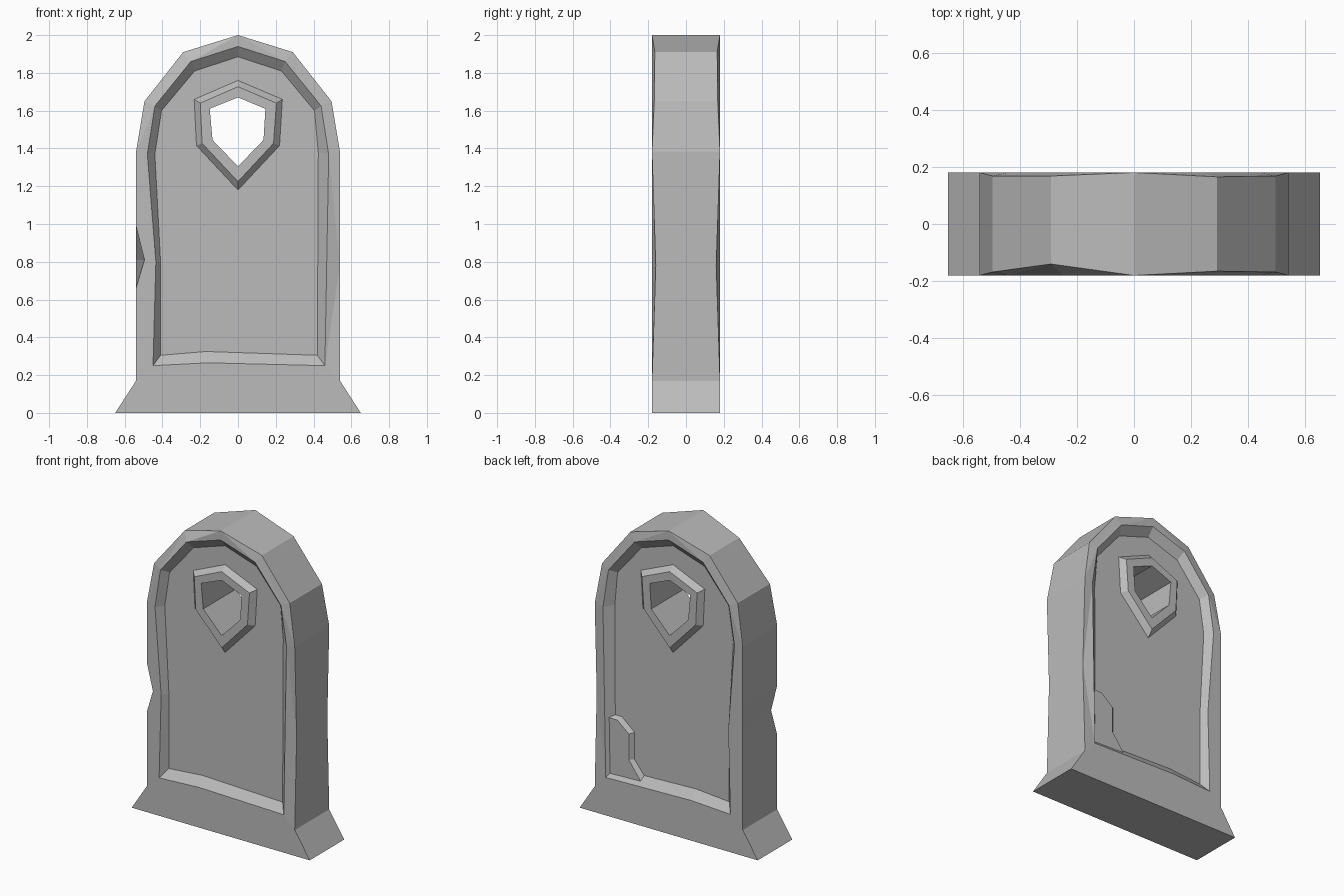
import bpy, bmesh
from mathutils import Vector

cube = bpy.data.objects.get("Cube")
if cube:
    bpy.data.objects.remove(cube, do_unlink=True)

stone = bpy.data.materials.new("grey_stone")
stone.use_nodes = True
grey = (0.5, 0.5, 0.5, 1)
stone.diffuse_color = grey
bsdf = stone.node_tree.nodes["Principled BSDF"]
bsdf.inputs["Base Color"].default_value = grey
bsdf.inputs["Roughness"].default_value = 0.9

HALF, RECESS, RAISE = 0.18, 0.045, 0.035


def finish(bm, name):
    bmesh.ops.recalc_face_normals(bm, faces=bm.faces)
    mesh = bpy.data.meshes.new(name)
    bm.to_mesh(mesh)
    bm.free()
    mesh.materials.append(stone)
    obj = bpy.data.objects.new(name, mesh)
    bpy.context.collection.objects.link(obj)
    return obj


def loop(bm, points, side, depth=0):
    """Closed ring of vertices; side is -1 for front, 1 for back."""
    return [bm.verts.new((p[0], side * (HALF - depth - (p[2] if len(p) > 2 else 0)), p[1]))
            for p in points]


def bridge(bm, a, b):
    for i in range(len(a)):
        j = (i + 1) % len(a)
        bm.faces.new((a[i], a[j], b[j], b[i]))


def fill_between(bm, a, b, side):
    edges = []
    for ring in (a, b):
        for i in range(len(ring)):
            pair = (ring[i - 1], ring[i])
            edges.append(bm.edges.get(pair) or bm.edges.new(pair))
    bmesh.ops.triangle_fill(bm, edges=edges, use_beauty=True, normal=Vector((0, side, 0)))


def outline(notch_x, worn):
    # x, z and how far the worn edge sits behind the face
    return [(-.65, 0), (-.54, .17), (-.54, .66), (notch_x, .81), (-.54, .99), (-.54, 1.38),
            (-.495, 1.65, .012), (-.29, 1.91, worn), (0, 2), (.29, 1.91, .015),
            (.495, 1.65, .012), (.54, 1.38), (.54, .78, .02), (.54, .17), (.65, 0)]


# Outlines shared by both faces
lip = [(-.45, .25), (-.435, .8), (-.48, 1.37), (-.44, 1.625), (-.25, 1.86), (0, 1.94),
       (.25, 1.86), (.44, 1.625), (.48, 1.37), (.46, .25), (-.16, .265)]
floor = [(-.41, .305), (-.41, .8), (-.44, 1.37), (-.405, 1.6), (-.23, 1.81), (0, 1.885),
         (.23, 1.81), (.405, 1.6), (.425, 1.38), (.42, .305), (-.17, .325)]
ring_foot = [(-.232, 1.66), (0, 1.76), (.235, 1.66), (.22, 1.415), (0, 1.18), (-.22, 1.415)]
ring_top = [(-.2, 1.64), (0, 1.727), (.203, 1.64), (.188, 1.427), (0, 1.225), (-.19, 1.427)]
hole = [(-.15, 1.61), (0, 1.67), (.145, 1.61), (.135, 1.445), (0, 1.305), (-.135, 1.445)]

# Headstone slab with framed recesses and a raised ring round the hole
bm = bmesh.new()
edges_out, edges_hole = [], []
for side, notch_x, worn in ((-1, -.495, .04), (1, -.54, .012)):
    rim = loop(bm, outline(notch_x, worn), side)
    lip_v = loop(bm, lip, side)
    floor_v = loop(bm, floor, side, RECESS)
    foot_v = loop(bm, ring_foot, side, RECESS)
    top_v = loop(bm, ring_top, side, RECESS - RAISE)
    hole_v = loop(bm, hole, side, RECESS - RAISE)
    fill_between(bm, rim, lip_v, side)
    bridge(bm, lip_v, floor_v)
    fill_between(bm, floor_v, foot_v, side)
    bridge(bm, foot_v, top_v)
    bridge(bm, top_v, hole_v)
    edges_out.append(rim)
    edges_hole.append(hole_v)
bridge(bm, *edges_out)
bridge(bm, *edges_hole)
finish(bm, "headstone")

# Broken lump left in the lower corner of the back recess
bm = bmesh.new()
foot = [(.45, .26), (.45, .66), (.37, .66), (.275, .58), (.275, .4), (.17, .27)]
crown = [(.45, .26), (.45, .64), (.39, .64), (.305, .57), (.305, .4), (.21, .27)]
low, high = loop(bm, foot, 1, RECESS + .005), loop(bm, crown, 1, .02)
bridge(bm, low, high)
bm.faces.new(low)
bm.faces.new(high)
finish(bm, "back_corner_lump")
